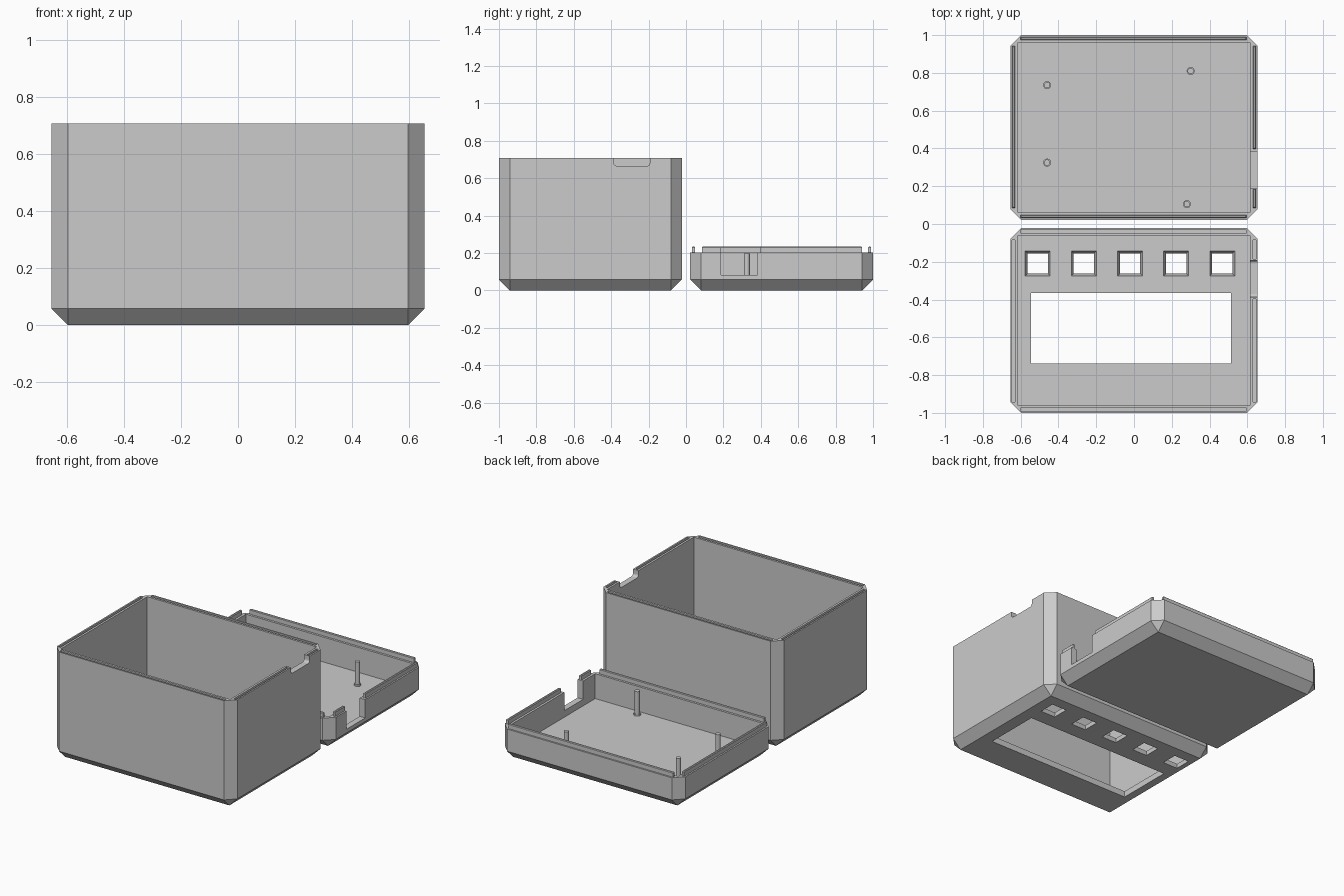
import bpy, bmesh
from mathutils import Matrix, Vector

cube = bpy.data.objects.get("Cube")
if cube:
    bpy.data.objects.remove(cube, do_unlink=True)

# One plain grey plastic
grey = bpy.data.materials.new("grey_plastic")
grey.use_nodes = True
colour = (0.6, 0.6, 0.6, 1)
grey.diffuse_color = colour
grey.node_tree.nodes["Principled BSDF"].inputs["Base Color"].default_value = colour

HALF_X, WALL, CHAMFER, FLOOR = 0.655, 0.04, 0.058, 0.04
NEAR, FAR = 0.022, 1.0           # distance of each half from the centre line
BOX_H, TRAY_H = 0.708, 0.203
SEAM_IN, SEAM_OUT = 0.026, 0.01  # seam line measured in from the outer wall


def finish(bm, name):
    bmesh.ops.recalc_face_normals(bm, faces=bm.faces)
    mesh = bpy.data.meshes.new(name)
    bm.to_mesh(mesh)
    bm.free()
    mesh.materials.append(grey)
    obj = bpy.data.objects.new(name, mesh)
    bpy.context.scene.collection.objects.link(obj)
    return obj


def block(name, lo, hi, bevel=0, pick=None, segments=1, taper=1):
    """Box between two corners; pick chooses edges to bevel, taper narrows the base."""
    lo, hi = Vector(lo), Vector(hi)
    size, mid = hi - lo, (lo + hi) / 2
    bm = bmesh.new()
    bmesh.ops.create_cube(bm, size=1)
    for v in bm.verts:
        if v.co.z < 0:
            v.co.x *= taper
            v.co.y *= taper
        v.co = Vector(a * b for a, b in zip(v.co, size)) + mid
    if bevel:
        edges = [e for e in bm.edges if pick(e, mid.z)]
        bmesh.ops.bevel(bm, geom=edges, offset=bevel, segments=segments,
                        profile=0.5, affect='EDGES')
    return finish(bm, name)


def case_edges(e, z):
    a, b = (v.co for v in e.verts)
    return abs(a.z - b.z) > 0.01 or a.z < z


def low_x_edges(e, z):
    a, b = (v.co for v in e.verts)
    return abs(a.x - b.x) > 0.01 and a.z < z


def top_edges(e, z):
    return all(v.co.z > z for v in e.verts)


def cut(obj, cutter):
    mod = obj.modifiers.new("cut", 'BOOLEAN')
    mod.operation, mod.solver, mod.object = 'DIFFERENCE', 'EXACT', cutter
    graph = bpy.context.evaluated_depsgraph_get()
    mesh = bpy.data.meshes.new_from_object(obj.evaluated_get(graph))
    obj.modifiers.clear()
    obj.data = mesh
    bpy.data.objects.remove(cutter, do_unlink=True)


def shell(name, y0, y1, height):
    obj = block(name, (-HALF_X, y0, 0), (HALF_X, y1, height), CHAMFER, case_edges)
    cut(obj, block("hollow", (WALL - HALF_X, y0 + WALL, FLOOR),
                   (HALF_X - WALL, y1 - WALL, height + 0.1)))
    return obj


def seam_strips(sign):
    """Plan rectangles of the five seam strips, for the half on the given side of y."""
    inner, outer = HALF_X - SEAM_IN, HALF_X - SEAM_OUT
    spans = [("near", -0.6, 0.595, NEAR + SEAM_OUT, NEAR + SEAM_IN),
             ("far", -0.6, 0.595, FAR - SEAM_IN, FAR - SEAM_OUT),
             ("left", -outer, -inner, 0.085, 0.942),
             ("right_short", inner, outer, 0.085, 0.186),
             ("right_long", inner, outer, 0.398, 0.942)]
    for label, x0, x1, a, b in spans:
        yield label, x0, x1, min(a * sign, b * sign), max(a * sign, b * sign)


# Deep box: shell, seam grooves, side notch
box = shell("deep_box", -FAR, -NEAR, BOX_H)
for label, x0, x1, y0, y1 in seam_strips(-1):
    cut(box, block("groove", (x0, y0, BOX_H - 0.034), (x1, y1, BOX_H + 0.05)))
cut(box, block("notch", (0.55, -0.386, BOX_H - 0.043), (0.75, -0.193, BOX_H + 0.1),
               0.016, low_x_edges, 3))

# Display window and row of tapered button holes in the box floor
cut(box, block("window", (-0.545, -0.739, -0.05), (0.514, -0.365, 0.1)))
for i in range(5):
    x, y, r = -0.51 + i * 0.2445, -0.209, 0.069
    cut(box, block("button_hole", (x - r, y - r, -0.01), (x + r, y + r, 0.05), taper=0.74))

# Shallow tray with side notch
tray = shell("shallow_tray", NEAR, FAR, TRAY_H)
cut(tray, block("notch", (0.55, 0.187, 0.083), (0.75, 0.382, 0.4)))

# Raised seam ridges on the tray rim
for label, x0, x1, y0, y1 in seam_strips(1):
    block("ridge_" + label, (x0, y0, TRAY_H - 0.005), (x1, y1, TRAY_H + 0.031),
          0.004, top_edges)

# Mounting posts, each on a small foot
for i, (x, y) in enumerate([(-0.46, 0.735), (0.3, 0.81), (-0.46, 0.325), (0.28, 0.105)]):
    bm = bmesh.new()
    for radius, top in ((0.016, 0.198), (0.021, 0.05)):
        base = FLOOR - 0.005
        bmesh.ops.create_cone(bm, cap_ends=True, segments=24, radius1=radius, radius2=radius,
                              depth=top - base,
                              matrix=Matrix.Translation((x, y, (top + base) / 2)))
    post = finish(bm, f"post_{i + 1}")
    for poly in post.data.polygons:
        poly.use_smooth = abs(poly.normal.z) < 0.5
    for edge in post.data.edges:
        a, b = (post.data.vertices[v].co for v in edge.vertices)
        edge.use_edge_sharp = abs(a.z - b.z) < 0.001
